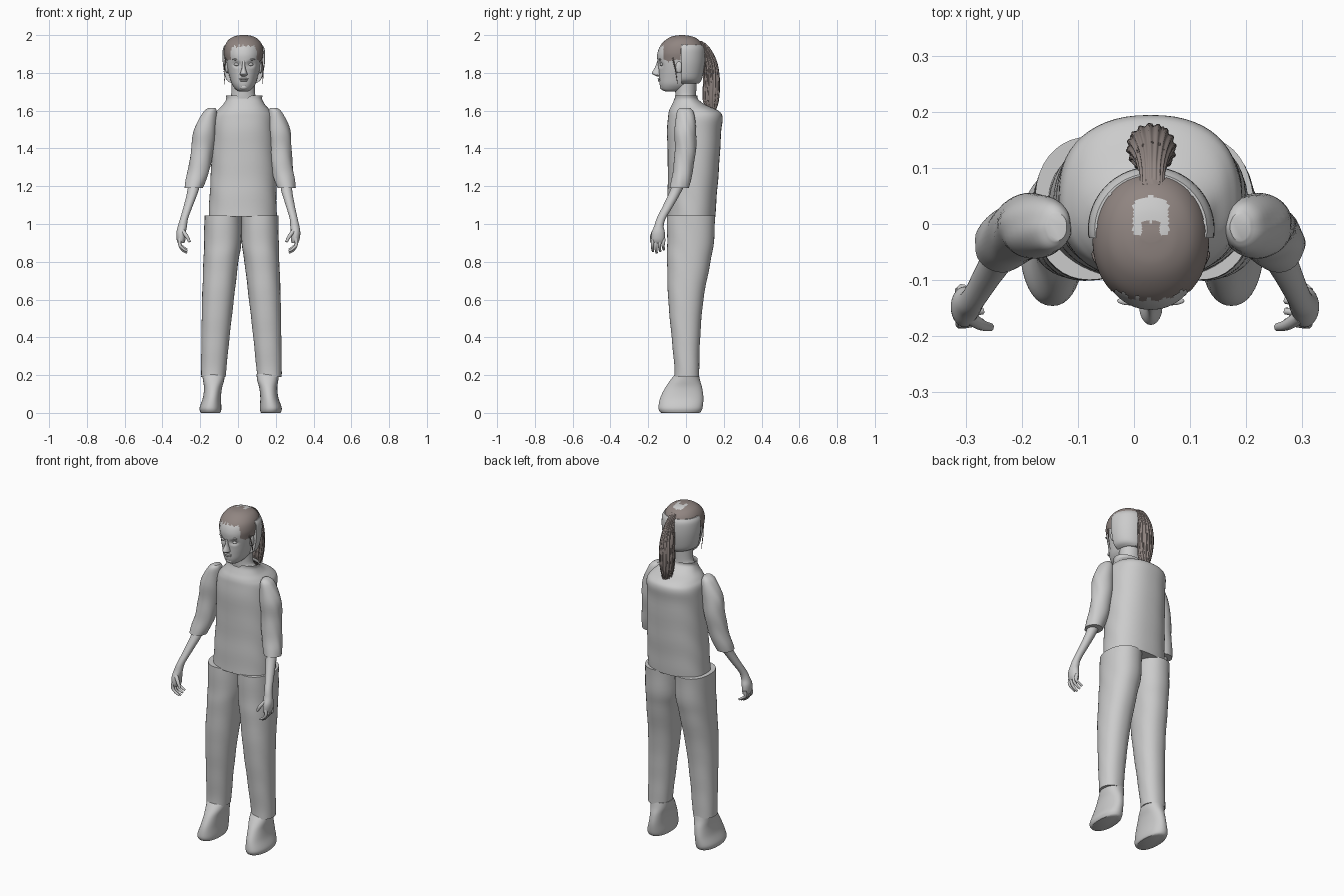
import bpy, bmesh, math
from mathutils import Vector

if "Cube" in bpy.data.objects:
    bpy.data.objects.remove(bpy.data.objects["Cube"])


def material(name, rgb):
    m = bpy.data.materials.new(name)
    m.use_nodes = True
    m.diffuse_color = (*rgb, 1)
    m.node_tree.nodes["Principled BSDF"].inputs["Base Color"].default_value = (*rgb, 1)
    return m


GREY = material("plain grey", (0.6, 0.6, 0.6))
BROWN = material("hair brown", (0.28, 0.235, 0.22))
MID = 0.03  # centre line of the head


def smooth(ob, angle=45):
    bpy.ops.object.select_all(action='DESELECT')
    ob.select_set(True)
    bpy.context.view_layer.objects.active = ob
    bpy.ops.object.shade_smooth_by_angle(angle=math.radians(angle))


def spline(a, b, c, d, t):
    return 0.5 * (2 * b + (c - a) * t + (2 * a - 5 * b + 4 * c - d) * t * t
                  + (3 * b - a - 3 * c + d) * t ** 3)


def loft(name, rows, mat=GREY, n=40, steps=5, power=2.0, ridges=0, depth=0.0,
         folds=0.0, caps=True, edit=None, keep=None, paint=None):
    """Level rings through rows of (z, x0, x1, y0, y1)."""
    rings = []
    last = len(rows) - 1
    for i in range(last):
        ctl = [rows[max(i - 1, 0)], rows[i], rows[i + 1], rows[min(i + 2, last)]]
        for s in range(steps):
            rings.append([spline(*v, s / steps) for v in zip(*ctl)])
    rings.append(rows[-1])
    bm = bmesh.new()
    loops = []
    for z, x0, x1, y0, y1 in rings:
        loop = []
        for k in range(n):
            a = math.tau * k / n
            c, s = math.cos(a), math.sin(a)
            r = 1 + depth * math.sin(ridges * a)
            r += folds * math.sin(38 * z + 2 * math.sin(2 * a) + 3 * a)
            px = math.copysign(abs(c) ** (2 / power), c) * r
            py = math.copysign(abs(s) ** (2 / power), s) * r
            co = Vector(((x0 + x1 + (x1 - x0) * px) / 2, (y0 + y1 + (y1 - y0) * py) / 2, z))
            loop.append(bm.verts.new(edit(co) if edit else co))
        loops.append(loop)
    for lo, hi in zip(loops, loops[1:]):
        for k in range(n):
            bm.faces.new((lo[k], lo[k - 1], hi[k - 1], hi[k]))
    if caps:
        bm.faces.new(loops[0])
        bm.faces.new(loops[-1])
    bmesh.ops.recalc_face_normals(bm, faces=bm.faces)
    if keep:
        drop = [f for f in bm.faces if not keep(f.calc_center_median())]
        bmesh.ops.delete(bm, geom=drop, context='FACES')
    if paint:
        for f in bm.faces:
            f.material_index = int(paint(f.calc_center_median()))
    me = bpy.data.meshes.new(name)
    bm.to_mesh(me)
    bm.free()
    ob = bpy.data.objects.new(name, me)
    bpy.context.collection.objects.link(ob)
    me.materials.append(mat)
    if paint:
        me.materials.append(GREY)
    smooth(ob)
    return ob


def tube(name, pts, radius, mat=GREY, taper=0.6):
    cu = bpy.data.curves.new(name, 'CURVE')
    cu.dimensions = '3D'
    cu.bevel_depth = radius
    cu.bevel_resolution = 2
    cu.use_fill_caps = True
    sp = cu.splines.new('BEZIER')
    sp.bezier_points.add(len(pts) - 1)
    for i, (p, co) in enumerate(zip(sp.bezier_points, pts)):
        p.co = co
        p.handle_left_type = p.handle_right_type = 'AUTO'
        p.radius = 1 - (1 - taper) * i / (len(pts) - 1)
    sp.resolution_u = 5
    cu.materials.append(mat)
    ob = bpy.data.objects.new(name, cu)
    bpy.context.collection.objects.link(ob)
    return ob


def ball(name, at, size):
    bpy.ops.mesh.primitive_uv_sphere_add(segments=20, ring_count=12, location=at)
    ob = bpy.context.object
    ob.name = name
    ob.scale = size
    ob.data.materials.append(GREY)
    smooth(ob)


def flip(rows, shift):
    return [(z, shift(z) - x1, shift(z) - x0, y0, y1) for z, x0, x1, y0, y1 in rows]


# Shirt body with a notched collar
def notch(co):
    if co.z > 1.665 and co.y < 0:
        co.z -= 0.035 * max(0, 1 - abs(co.x - MID) / 0.035)
    return co


loft("shirt", [(1.04, -.155, .205, -.1, .155), (1.15, -.15, .203, -.098, .163),
     (1.3, -.142, .2, -.096, .175), (1.48, -.137, .193, -.1, .186),
     (1.565, -.132, .19, -.096, .193), (1.6, -.11, .172, -.09, .17),
     (1.63, -.08, .145, -.075, .105), (1.66, -.063, .128, -.062, .065),
     (1.68, -.065, .13, -.06, .06)], n=56, power=2.3, folds=.006, caps=False, edit=notch)
loft("shirt_hem", [(1.04, -.155, .205, -.1, .155), (1.045, -.155, .205, -.1, .155)],
     n=56, steps=1, power=2.3)
loft("neck", [(1.6, -.06, .12, -.05, .055), (1.65, -.055, .115, -.053, .055),
     (1.68, -.037, .092, -.056, .053), (1.76, -.033, .09, -.06, .058)])

# Limbs: rows for the right side, flipped for the left
trouser = [(1.045, -.178, .019, -.1, .155), (.9, -.18, .017, -.1, .147),
           (.8, -.183, .002, -.1, .13), (.6, -.19, -.022, -.094, .092),
           (.4, -.193, -.045, -.076, .075), (.25, -.195, -.06, -.062, .07),
           (.19, -.195, -.066, -.06, .07)]
shoe = [(.205, -.19, -.07, -.058, .068), (.17, -.185, -.074, -.085, .075),
        (.13, -.18, -.085, -.112, .086), (.08, -.186, -.09, -.136, .092),
        (.03, -.203, -.088, -.146, .088), (.008, -.201, -.09, -.14, .08),
        (0, -.196, -.095, -.13, .07)]
sleeve = [(1.615, -.155, -.12, -.03, .02), (1.59, -.185, -.112, -.05, .04),
          (1.5, -.233, -.115, -.06, .054), (1.4, -.247, -.13, -.06, .053),
          (1.3, -.262, -.147, -.066, .04), (1.23, -.278, -.17, -.08, .025),
          (1.19, -.284, -.188, -.086, .015)]
forearm = [(1.24, -.265, -.2, -.06, .005), (1.18, -.267, -.208, -.083, -.02),
           (1.1, -.286, -.238, -.12, -.065), (1.03, -.306, -.264, -.155, -.107),
           (.99, -.318, -.27, -.168, -.118), (.955, -.326, -.276, -.182, -.112),
           (.92, -.325, -.278, -.184, -.112), (.9, -.318, -.284, -.178, -.116)]

for side in ("right", "left"):
    leg, foot, top, low = trouser, shoe, sleeve, forearm
    sign = 1
    if side == "left":
        def arm_shift(z):
            return max(0, .05 * (z - .9) / .7)
        leg, foot = flip(leg, lambda z: .036), flip(foot, lambda z: .028)
        top, low = flip(top, arm_shift), flip(low, arm_shift)
        sign = -1
    loft(side + "_trouser_leg", leg, folds=.008, power=2.2)
    loft(side + "_shoe", foot, power=2.2)
    loft(side + "_sleeve", top, folds=.025)
    loft(side + "_forearm", low, n=28)
    for i in range(4):
        y = -.174 + .019 * i
        drop = .008 * abs(i - 1)
        pts = [(-.306, y, .925), (-.308, y - .004, .89), (-.292, y - .003, .862 + drop),
               (-.27, y, .848 + drop)]
        tube(f"{side}_finger_{i + 1}", [(sign * x, q, z) for x, q, z in pts], .0105)
    thumb = [(-.295, -.165, .965), (-.272, -.18, .935), (-.256, -.184, .905)]
    tube(side + "_thumb", [(sign * x, q, z) for x, q, z in thumb], .0125)


# Head with shallow eye sockets
def sockets(co):
    if co.y < -.05:
        d = math.hypot((abs(co.x - MID) - .036) / .026, (co.z - 1.845) / .02)
        co.y += .01 * max(0, 1 - d * d)
    return co


skull = [(1.702, .005, .055, -.11, -.05), (1.713, -.012, .072, -.13, 0),
         (1.74, -.032, .092, -.14, .045), (1.78, -.045, .105, -.143, .066),
         (1.82, -.055, .115, -.145, .078), (1.86, -.061, .121, -.151, .086),
         (1.9, -.066, .126, -.152, .09), (1.94, -.06, .12, -.138, .083),
         (1.97, -.04, .1, -.108, .06), (1.987, -.01, .07, -.075, .025),
         (1.993, .02, .04, -.035, -.015)]
loft("head", skull, n=64, steps=6, power=2.1, edit=sockets)
loft("nose", [(1.782, .02, .04, -.155, -.13), (1.79, .01, .05, -.172, -.125),
     (1.8, .012, .048, -.18, -.125), (1.83, .021, .039, -.164, -.125),
     (1.862, .022, .038, -.153, -.13)], n=20)
ball("upper_lip", (MID, -.139, 1.768), (.025, .011, .005))
ball("lower_lip", (MID, -.138, 1.759), (.021, .011, .006))
ball("chin", (MID, -.125, 1.725), (.022, .014, .014))
for side, s in (("right", -1), ("left", 1)):
    ball(side + "_eye", (MID + s * .036, -.128, 1.845), (.015, .011, .008))
    ball(side + "_brow", (MID + s * .036, -.137, 1.871), (.024, .008, .005))
    ball(side + "_ear", (MID + s * .088, -.037, 1.83), (.01, .018, .032))
    tube(side + "_loose_strand", [(MID + s * .095, -.07, 1.88), (MID + s * .103, -.055, 1.81),
         (MID + s * .1, -.045, 1.74)], .004, BROWN, .3)


# Hair cap, cut along the hairline, with a pale crown patch
def hairline(c):
    jag = .006 * math.sin(c.x * 260) + .004 * math.sin(c.x * 610 + c.y * 300)
    temple = abs(c.x - MID) > .062 and -.12 < c.y < -.025 and c.z > 1.865 + jag
    return temple or c.z > 1.942 + jag


def crown(c):
    outer = abs(c.x - MID) < .032 and -.02 < c.y < .05 - 14 * (c.x - MID) ** 2
    return outer and not (abs(c.x - MID) < .016 and c.y < .004)


cap = [(z + .007, x0 - .008, x1 + .008, y0 + .004, y1 + .004)
       for z, x0, x1, y0, y1 in skull[4:]]
loft("hair_cap", cap, BROWN, n=96, steps=8, power=2.1, keep=hairline, paint=crown)


# Back shell behind the ears
def rear(co):
    co.y = max(co.y, -.025)
    return co


loft("back_hair_shell", [(1.745, -.035, .095, -.1, .07), (1.77, -.065, .125, -.11, .085),
     (1.85, -.08, .142, -.12, .1), (1.92, -.081, .142, -.12, .101),
     (1.948, -.07, .13, -.11, .09)], n=64, edit=rear)

# Ponytail with ridged strands
loft("ponytail", [(1.97, .012, .052, .035, .08), (1.945, .01, .054, .06, .115),
     (1.9, .004, .06, .085, .145), (1.84, -.006, .068, .098, .168),
     (1.75, -.012, .074, .092, .178), (1.66, -.002, .066, .09, .173),
     (1.61, .014, .05, .108, .16), (1.57, .026, .038, .125, .14)],
     BROWN, n=96, ridges=16, depth=.06)
for i in range(12):
    a = math.tau * i / 12
    c, s = math.cos(a), math.sin(a)
    tube(f"ponytail_strand_{i + 1}", [(.031 + .025 * c, .115 + .028 * s, 1.9),
         (.031 + .041 * c, .136 + .041 * s, 1.75),
         (.031 + .025 * c, .133 + .028 * s, 1.61 + .02 * math.sin(5 * i))], .004, BROWN, .3)
